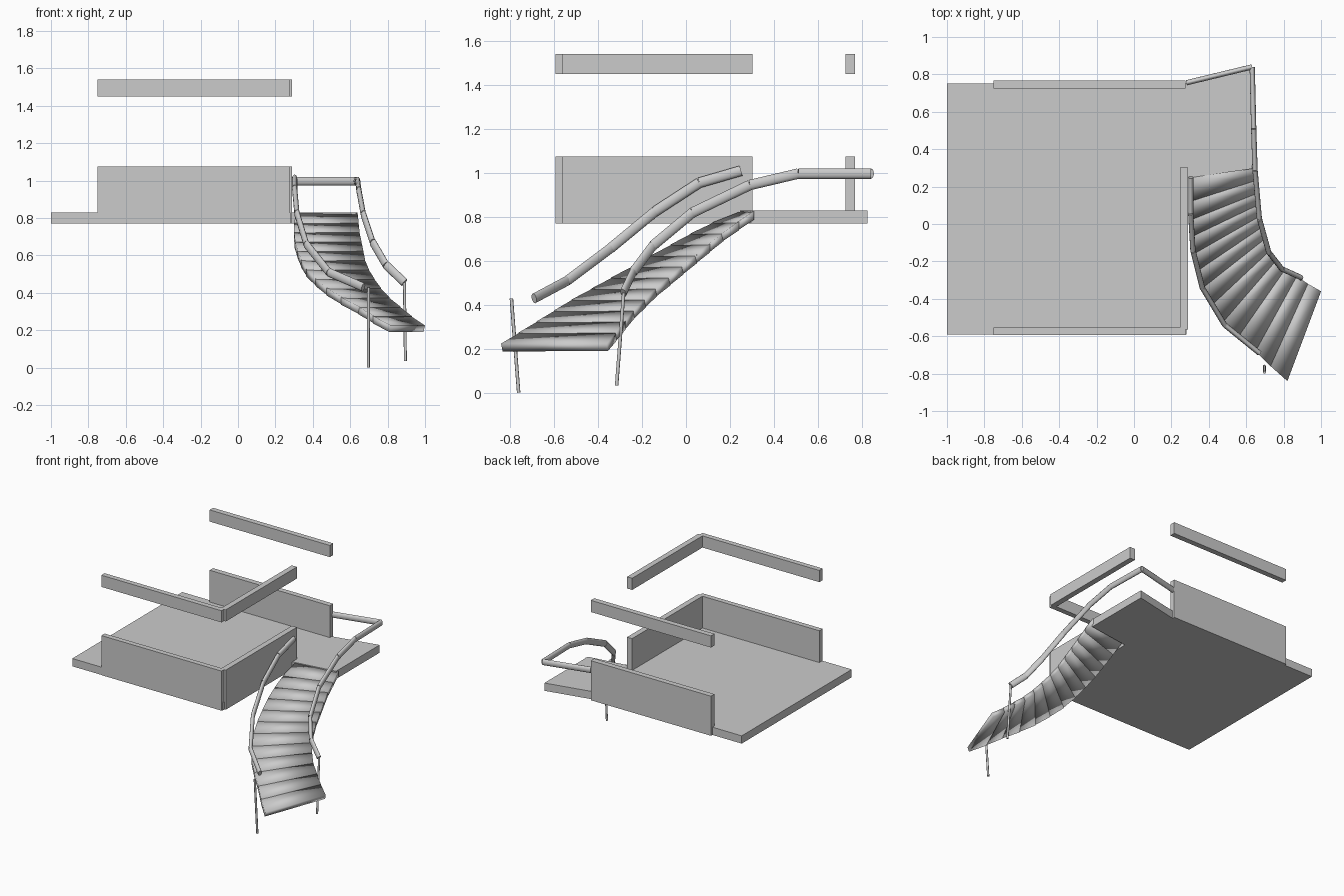
import bpy, math
from mathutils import Vector, Matrix

if "Cube" in bpy.data.objects:
    bpy.data.objects.remove(bpy.data.objects["Cube"])


def mesh_object(name, verts, faces, smooth=False):
    me = bpy.data.meshes.new(name)
    me.from_pydata([tuple(v) for v in verts], [], faces)
    me.update()
    ob = bpy.data.objects.new(name, me)
    bpy.context.collection.objects.link(ob)
    if smooth:
        for p in me.polygons:
            p.use_smooth = True
    return ob


def prism(name, outline, z0, z1):
    """Extrude a counter-clockwise outline between two heights."""
    n = len(outline)
    verts = [(x, y, z) for z in (z0, z1) for x, y in outline]
    faces = [tuple(reversed(range(n))), tuple(range(n, 2 * n))]
    faces += [(i, (i + 1) % n, n + (i + 1) % n, n + i) for i in range(n)]
    return mesh_object(name, verts, faces)


def box(name, x0, x1, y0, y1, z0, z1):
    return prism(name, [(x0, y0), (x1, y0), (x1, y1), (x0, y1)], z0, z1)


def bar(name, a, b, width, height, sides=12):
    """Oval bar from a to b, height measured in the vertical plane."""
    a, b = Vector(a), Vector(b)
    d = (b - a).normalized()
    side = d.cross(Vector((0, 0, 1))).normalized()
    up = side.cross(d)
    verts = []
    for p in (a, b):
        for k in range(sides):
            t = 2 * math.pi * k / sides
            verts.append(p + side * math.cos(t) * width / 2 + up * math.sin(t) * height / 2)
    n = sides
    faces = [(i, n + i, n + (i + 1) % n, (i + 1) % n) for i in range(n)]
    faces += [tuple(range(n)), tuple(reversed(range(n, 2 * n)))]
    ob = mesh_object(name, verts, faces)
    for p in ob.data.polygons[:n]:
        p.use_smooth = True
    return ob


# deck with landing at the stair head
prism("deck", [(-1, -0.59), (0.28, -0.59), (0.28, 0.245), (0.63, 0.295),
               (0.63, 0.825), (0.28, 0.75), (-1, 0.75)], 0.77, 0.83)

# low walls and the matching beams above them
for part, z0, z1 in (("wall", 0.77, 1.075), ("beam", 1.45, 1.54)):
    box("front_" + part, -0.75, 0.275, -0.593, -0.553, z0, z1)
    box("back_" + part, -0.75, 0.275, 0.725, 0.767, z0, z1)
    box("side_" + part, 0.247, 0.29, -0.563, 0.303, z0, z1)

# curved stair: nose lines from bottom to top
left = [(.82, -.84), (.73, -.76), (.65, -.68), (.56, -.60), (.48, -.52), (.42, -.43),
        (.37, -.34), (.34, -.25), (.32, -.16), (.305, -.07), (.30, .02), (.30, .12), (.31, .24)]
right = [(1.0, -.36), (.93, -.32), (.87, -.28), (.81, -.24), (.765, -.19), (.73, -.14),
         (.70, -.08), (.68, -.02), (.67, .04), (.66, .10), (.65, .16), (.645, .23), (.64, .30)]
for i in range(12):
    z = 0.225 + 0.05 * i
    verts = []
    for side in (left, right):
        f = Vector((*side[i], z))
        b = Vector((*side[i + 1], z + 0.047))
        d = (b - f).normalized() * 0.012
        drop = Vector((0, 0, -0.04))
        verts += [f, f + d + drop, b + d + drop, b + d]
    mesh_object("step_%02d" % (i + 1), verts,
                [(0, 1, 2, 3), (7, 6, 5, 4), (0, 4, 5, 1), (1, 5, 6, 2),
                 (2, 6, 7, 3), (3, 7, 4, 0)], smooth=True)

# handrails made of straight oval lengths
rails = {
    "left_handrail": [(.303, .25, 1.01), (.303, .06, .955), (.315, -.14, .825),
                      (.365, -.34, .66), (.485, -.54, .51), (.67, -.69, .43)],
    "right_handrail": [(.28, .755, .997), (.632, .84, .997), (.64, .51, .997),
                       (.647, .29, .945), (.67, .03, .82), (.72, -.15, .67),
                       (.79, -.24, .55), (.89, -.285, .455)],
}
for name, pts in rails.items():
    for k, (a, b) in enumerate(zip(pts, pts[1:])):
        bar("%s_%d" % (name, k + 1), a, b, 0.028, 0.047)

# posts at the foot of the handrails
bar("left_post", (.697, -.76, 0.002), (.698, -.793, .43), 0.016, 0.016, 8)
bar("right_post", (.895, -.315, 0.035), (.89, -.283, .455), 0.016, 0.016, 8)
